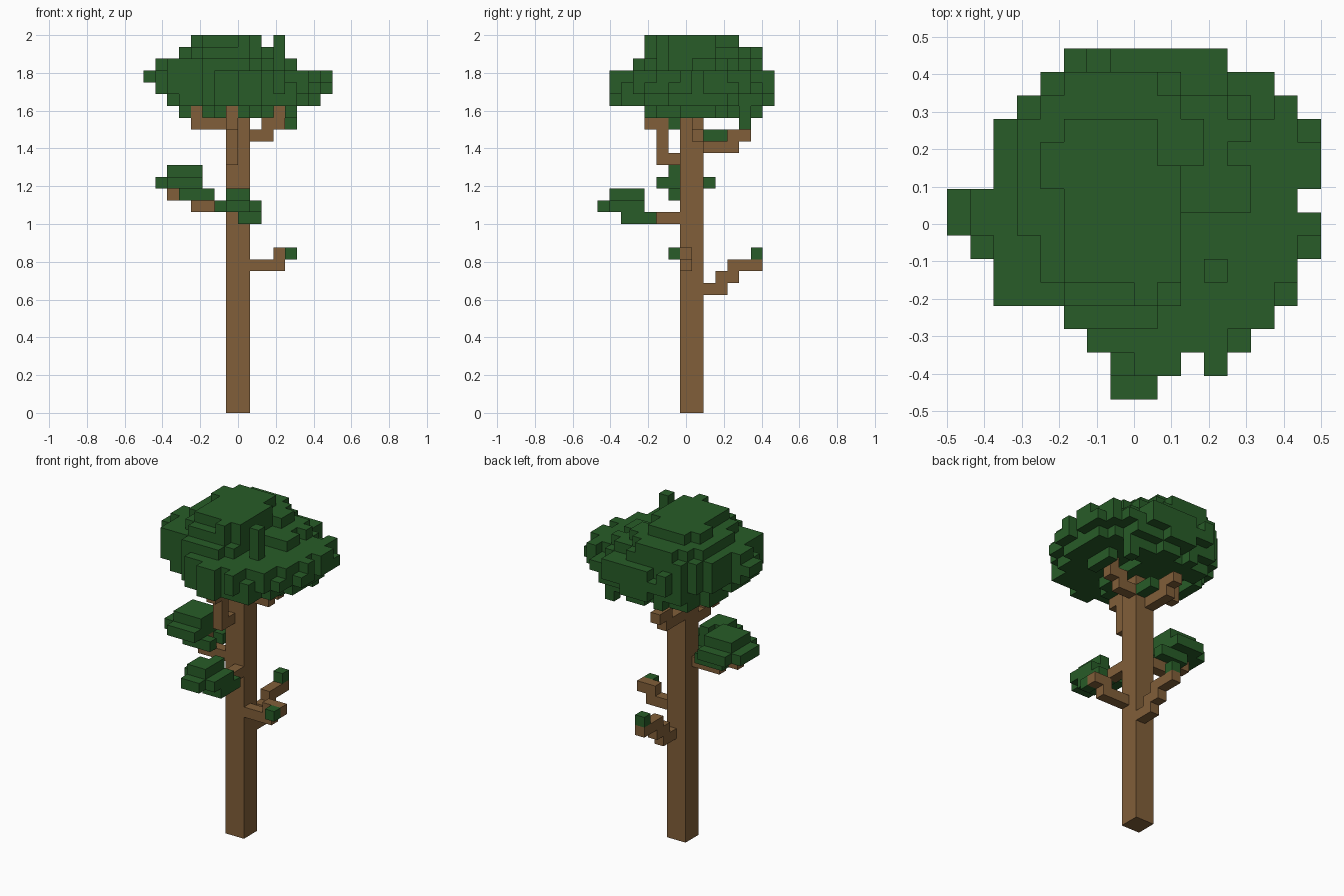
import bpy, bmesh, random
from mathutils import Vector

random.seed(4)
if "Cube" in bpy.data.objects:
    bpy.data.objects.remove(bpy.data.objects["Cube"], do_unlink=True)

U = 1 / 16  # edge length of one block


def material(name, rgb):
    m = bpy.data.materials.new(name)
    m.use_nodes = True
    m.diffuse_color = (*rgb, 1)
    bsdf = next(n for n in m.node_tree.nodes if n.type == 'BSDF_PRINCIPLED')
    bsdf.inputs["Base Color"].default_value = (*rgb, 1)
    bsdf.inputs["Roughness"].default_value = 0.9
    return m


BARK = material("bark brown", (0.22, 0.114, 0.041))
LEAF = material("leaf green", (0.021, 0.107, 0.021))

# Side direction with the two axes that span it, ordered for outward normals
SIDES = [(Vector(d), Vector(a), Vector(b)) for d, a, b in (
    ((1, 0, 0), (0, 1, 0), (0, 0, 1)), ((-1, 0, 0), (0, 0, 1), (0, 1, 0)),
    ((0, 1, 0), (0, 0, 1), (1, 0, 0)), ((0, -1, 0), (1, 0, 0), (0, 0, 1)),
    ((0, 0, 1), (1, 0, 0), (0, 1, 0)), ((0, 0, -1), (0, 1, 0), (1, 0, 0)))]


def box(i0, i1, j0, j1, k0, k1):
    """All block cells in an inclusive range."""
    return {(i, j, k) for i in range(i0, i1 + 1)
            for j in range(j0, j1 + 1) for k in range(k0, k1 + 1)}


def boxes(*ranges):
    return set().union(*(box(*r) for r in ranges))


def block_object(name, cells, mat):
    """Mesh of the exposed sides of a set of blocks."""
    bm = bmesh.new()
    for c in sorted(cells):
        mid = Vector(c) + Vector((0.5, 0.5, 0.5))
        for d, a, b in SIDES:
            if tuple(int(v) for v in Vector(c) + d) in cells:
                continue
            ring = [mid + (d + a * s + b * t) / 2
                    for s, t in ((-1, -1), (1, -1), (1, 1), (-1, 1))]
            bm.faces.new([bm.verts.new((p.x * U, (p.y - 7.5) * U, p.z * U)) for p in ring])
    bmesh.ops.remove_doubles(bm, verts=bm.verts, dist=1e-4)
    me = bpy.data.meshes.new(name)
    bm.to_mesh(me)
    bm.free()
    me.materials.append(mat)
    ob = bpy.data.objects.new(name, me)
    bpy.context.collection.objects.link(ob)


# Trunk and branches
wood = {
    "trunk": [(-1, 0, 7, 8, 0, 25)],
    "low_left_branch": [(1, 3, 7, 7, 12, 12), (3, 4, 7, 7, 13, 13)],
    "low_back_branch": [(0, 0, 9, 10, 10, 10), (0, 0, 10, 11, 11, 11), (0, 0, 11, 13, 12, 12)],
    "middle_front_branch": [(0, 0, 5, 6, 16, 16)],
    "middle_right_branch": [(-4, -2, 7, 7, 17, 17), (-6, -4, 7, 7, 18, 18)],
    "upper_front_branch": [(-1, -1, 5, 6, 21, 21), (-1, -1, 5, 5, 22, 24), (-1, -1, 4, 4, 24, 25)],
    "upper_back_branch": [(-1, -1, 9, 11, 22, 22), (-1, -1, 11, 12, 23, 23)],
    "upper_left_branch": [(1, 2, 8, 8, 23, 23), (2, 3, 8, 8, 24, 24), (3, 3, 8, 8, 25, 25)],
    "upper_right_branch": [(-4, -2, 8, 8, 24, 24), (-4, -4, 8, 8, 25, 25)],
}
for name, ranges in wood.items():
    block_object(name, boxes(*ranges), BARK)

# Small leaf clusters on the lower branches and under the crown
leaves = {
    "low_left_leaf": [(4, 4, 6, 6, 13, 13)],
    "low_back_leaf": [(0, 0, 13, 13, 13, 13)],
    "front_leaf_cluster": [(0, 1, 2, 4, 16, 16), (-1, 0, 0, 3, 17, 17),
                           (-2, 1, 2, 3, 17, 17), (1, 1, 1, 1, 17, 17),
                           (-1, 0, 1, 2, 18, 18), (0, 0, 3, 3, 18, 18)],
    "right_leaf_cluster": [(-5, -4, 6, 6, 18, 18), (-5, -3, 8, 8, 18, 18), (-3, -3, 6, 6, 18, 18),
                           (-6, -4, 5, 9, 19, 19), (-7, -7, 6, 8, 19, 19), (-6, -4, 6, 8, 20, 20)],
    "under_crown_leaves": [(0, 0, 9, 10, 23, 23), (-1, -1, 6, 6, 24, 24), (4, 4, 12, 12, 24, 25)],
}
for name, ranges in leaves.items():
    block_object(name, boxes(*ranges), LEAF)

# Crown: widest outline, one (first, last) column span per row from front to back
OUTLINE = [(0, 1), (-2, 4), (-3, 5), (-6, 6), (-6, 6), (-7, 7), (-8, 7), (-8, 6),
           (-6, 7), (-6, 7), (-6, 7), (-5, 6), (-4, 5), (-3, 3)]
SPAN = {j + 1: s for j, s in enumerate(OUTLINE)}


def layer(k, i0, i1, j0, j1, power, rag):
    """Ragged rounded layer held inside the outline."""
    cx, cy = (i0 + i1) / 2, (j0 + j1) / 2
    rx, ry = (i1 - i0 + 1) / 2, (j1 - j0 + 1) / 2
    out = set()
    for i, j, _ in sorted(box(i0, i1, j0, j1, k, k)):
        r = abs((i - cx) / rx) ** power + abs((j - cy) / ry) ** power
        if SPAN[j][0] <= i <= SPAN[j][1] and r < 1 + random.uniform(-rag, rag * 0.6):
            out.add((i, j, k))
    return out


crown = set()
for spec in ((25, -5, 4, 4, 13, 2.0, 0.2), (26, -6, 6, 1, 14, 2.0, 0.2),
             (27, -7, 7, 1, 14, 9, 0), (28, -7, 7, 1, 14, 2.1, 0.25),
             (29, -7, 4, 3, 13, 2.5, 0.2), (30, -5, 2, 4, 13, 2.6, 0.2)):
    crown |= layer(*spec)
# Lower terraces on the front left, and openings under the crown around the branches
crown -= boxes((2, 4, 3, 7, 29, 29), (2, 2, 4, 9, 30, 30), (-1, -1, 1, 4, 25, 25),
               (-4, -3, 3, 10, 25, 25), (2, 3, 3, 10, 25, 25))
# Flat top, single sprouts and tips around the rim
crown |= boxes((-3, 1, 5, 9, 31, 31), (-3, 0, 10, 11, 31, 31), (-4, -4, 9, 10, 31, 31),
               (0, 0, 4, 4, 31, 31), (3, 3, 5, 5, 29, 31), (3, 3, 8, 8, 29, 29),
               (-8, -7, 7, 8, 28, 28), (3, 3, 1, 1, 27, 28), (0, 1, 1, 1, 26, 27),
               (7, 7, 9, 10, 28, 28), (-1, 2, 14, 14, 28, 28), (-1, 1, 14, 14, 26, 26),
               (-6, -6, 6, 8, 26, 26), (6, 6, 7, 9, 26, 26), (4, 4, 9, 9, 29, 29))
# The front edge shows only single blocks
crown -= boxes((-2, -1, 1, 1, 26, 28), (2, 2, 1, 1, 26, 28), (4, 4, 1, 1, 26, 28))
block_object("crown", crown, LEAF)
